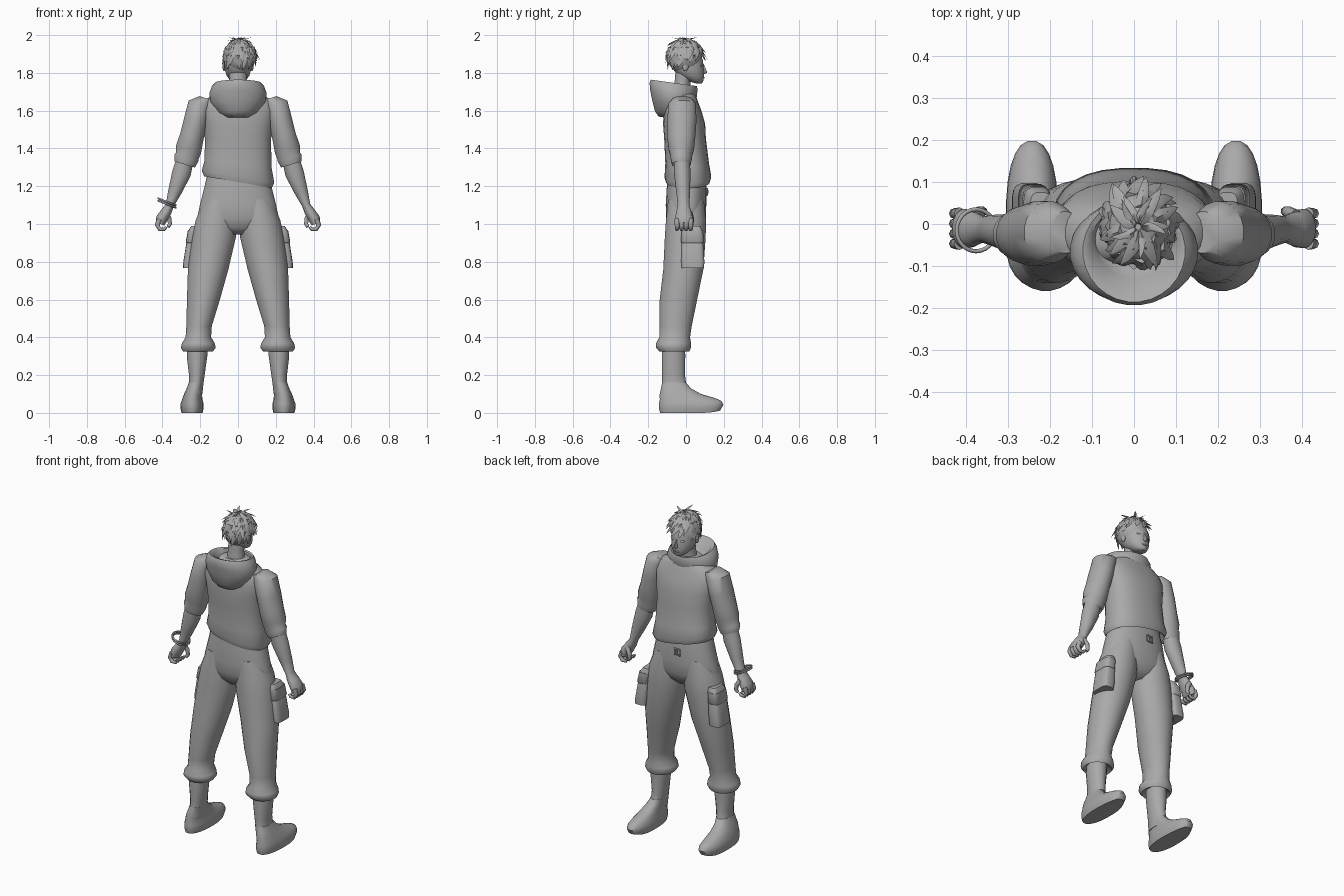
import bpy
import bmesh
import random
from math import sin, cos, pi, radians, copysign
from mathutils import Vector

cube = bpy.data.objects.get("Cube")
if cube:
    bpy.data.objects.remove(cube, do_unlink=True)

rng = random.Random(4)
parts = []

# One plain grey for the whole figure
grey = bpy.data.materials.new("plain grey")
grey.use_nodes = True
grey.diffuse_color = (.4, .4, .4, 1)
grey.node_tree.nodes["Principled BSDF"].inputs["Base Color"].default_value = (.4, .4, .4, 1)


def add_object(name, data):
    obj = bpy.data.objects.new(name, data)
    bpy.context.scene.collection.objects.link(obj)
    data.materials.append(grey)
    return obj


def skin(bm, rings):
    """Bridge rings of points into a closed skin."""
    loops = [[bm.verts.new(point) for point in ring] for ring in rings]
    count = len(loops[0])
    for low, high in zip(loops, loops[1:]):
        for i in range(count):
            j = (i + 1) % count
            bm.faces.new((low[i], low[j], high[j], high[i]))
    bm.faces.new(loops[0][::-1])
    bm.faces.new(loops[-1])


def finish(name, bm):
    bmesh.ops.remove_doubles(bm, verts=bm.verts, dist=.0002)
    bmesh.ops.recalc_face_normals(bm, faces=bm.faces)
    mesh = bpy.data.meshes.new(name)
    bm.to_mesh(mesh)
    bm.free()
    obj = add_object(name, mesh)
    parts.append(obj)
    return obj


def loft(name, rings, side=1, sides=20, power=2, tilt_x=0, tilt_y=0):
    """Rings are (x, y, z, half width, half depth); tilts slope each ring."""
    bm = bmesh.new()
    outline = []
    for i in range(sides):
        a = 2 * pi * (i + .5) / sides
        outline.append([copysign(abs(f) ** (2 / power), f) for f in (cos(a), sin(a))])
    skin(bm, [[((x + rx * u) * side, y + ry * v, z + tilt_x * rx * u + tilt_y * ry * v)
               for u, v in outline] for x, y, z, rx, ry in rings])
    return finish(name, bm)


def tube(name, points, radius, side=1):
    curve = bpy.data.curves.new(name, "CURVE")
    curve.dimensions = "3D"
    curve.bevel_depth = radius
    curve.bevel_resolution = 2
    curve.use_fill_caps = True
    spline = curve.splines.new("POLY")
    spline.points.add(len(points) - 1)
    for i, (x, y, z) in enumerate(points):
        spline.points[i].co = (x * side, y, z, 1)
        spline.points[i].radius = 1 - .12 * i
    return add_object(name, curve)


def ellipsoid(name, centre, radii):
    bm = bmesh.new()
    bmesh.ops.create_uvsphere(bm, u_segments=20, v_segments=12, radius=1)
    for v in bm.verts:
        v.co = Vector(centre) + v.co * Vector(radii)
    return finish(name, bm)


def ring(name, centre, rotation, radius, thickness, segments):
    bpy.ops.mesh.primitive_torus_add(location=centre, rotation=rotation, major_radius=radius,
                                     minor_radius=thickness, major_segments=segments,
                                     minor_segments=8)
    obj = bpy.context.object
    obj.name = name
    obj.data.materials.append(grey)
    parts.append(obj)


# Head, neck and face
loft("head", [
    (0, .068, 1.745, .018, .018), (0, .05, 1.757, .04, .042),
    (0, .028, 1.785, .061, .069), (0, .012, 1.82, .071, .083),
    (0, .004, 1.865, .074, .087), (0, -.004, 1.91, .068, .08),
    (0, -.005, 1.95, .045, .055)])
loft("neck", [
    (0, -.025, 1.64, .07, .055), (0, -.022, 1.70, .052, .045),
    (0, -.018, 1.76, .046, .042), (0, -.005, 1.82, .05, .05)])
loft("nose", [
    (0, .096, 1.795, .007, .005), (0, .1, 1.802, .011, .014),
    (0, .095, 1.825, .006, .009), (0, .088, 1.85, .004, .005)], sides=8)
ellipsoid("lips", (0, .091, 1.775), (.018, .008, .005))
for side, label in ((1, "left"), (-1, "right")):
    ellipsoid(label + "_ear", (side * .074, -.003, 1.835), (.008, .016, .026))
    ellipsoid(label + "_eye", (side * .03, .08, 1.84), (.015, .008, .007))

# Hair: a cap under rows of pointed curved locks
crown = Vector((.01, -.007, 1.885))
cap = Vector((.082, .092, .091))
ellipsoid("hair_cap", crown, cap)


def lock(bm, around, start, length, lift, width, twist):
    rows = []
    for i in range(6):
        t = i / 5
        down = start + length * t
        heading = around + twist * t
        spread = width * (1 - t) ** .7 / max(sin(down), .35)
        row = []
        for step, rise in ((-1, -.04), (0, .1 * (1 - t)), (1, -.04)):
            b = heading + step * spread
            way = Vector((sin(down) * sin(b), sin(down) * cos(b), cos(down)))
            point = crown + way * cap * (1 + lift * t * t + rise * (1 - t) + .02)
            point.z = min(point.z, 2)
            row.append(point)
        rows.append(row)
    skin(bm, rows)


bm = bmesh.new()
for start, count in ((6, 7), (32, 11), (58, 15), (84, 15)):
    for i in range(count):
        around = 2 * pi * (i + rng.uniform(-.3, .3)) / count + start
        limit = 98 + 21 * (1 - cos(around))
        length = min(rng.uniform(40, 62), limit - start)
        if length > 18:
            lock(bm, around, radians(start), radians(length), rng.uniform(.12, .36),
                 rng.uniform(.2, .3), rng.uniform(-.1, .5))
for i in range(5):
    lock(bm, i * 1.3, .1, .55, .42, .16, .5)
finish("hair_locks", bm)

# Hooded top
shirt = loft("shirt", [
    (0, .005, 1.26, .16, .095), (0, .01, 1.222, .18, .115),
    (0, .01, 1.25, .193, .124), (0, .006, 1.32, .178, .116),
    (0, -.005, 1.45, .176, .111), (0, -.01, 1.53, .186, .112),
    (0, -.018, 1.60, .198, .1), (0, -.022, 1.65, .185, .085),
    (0, -.022, 1.68, .14, .075), (0, -.02, 1.72, .07, .055)], sides=28, power=2.4)
for v in shirt.data.vertices:
    # The hem hangs lower on one side
    v.co.z -= .17 * v.co.x * max(0, min(1, (1.4 - v.co.z) / .15))
loft("hood", [
    (0, -.085, 1.56, .065, .06), (0, -.08, 1.585, .105, .085),
    (0, -.07, 1.64, .145, .11), (0, -.066, 1.69, .153, .124),
    (0, -.066, 1.73, .138, .128), (0, -.064, 1.747, .122, .122),
    (0, -.058, 1.74, .106, .106), (0, -.045, 1.70, .09, .085),
    (0, -.03, 1.66, .07, .06)], sides=28, tilt_y=-.14)

# Trousers above the legs, with the buckle
loft("hips", [
    (0, 0, 1.28, .16, .095), (0, .003, 1.2, .178, .105),
    (0, 0, 1.1, .203, .108), (0, 0, 1.03, .218, .105),
    (0, -.003, .98, .17, .085), (0, -.005, .945, .06, .05)], sides=28, power=2.2)
ring("buckle", (-.02, .112, 1.17), (pi / 2, pi / 4, 0), .025, .005, 4)
tube("buckle_prong", [(-.02, .113, 1.185), (-.02, .116, 1.17), (-.02, .113, 1.155)], .004)

for side, label in ((1, "left"), (-1, "right")):
    # Sleeve and arm
    loft(label + "_sleeve", [
        (.165, -.02, 1.665, .04, .05), (.2, -.02, 1.635, .062, .074),
        (.225, -.022, 1.54, .062, .078), (.245, -.025, 1.46, .062, .075),
        (.262, -.025, 1.395, .067, .068), (.268, -.025, 1.36, .06, .058),
        (.273, -.025, 1.35, .064, .058), (.282, -.025, 1.315, .054, .05),
        (.281, -.025, 1.335, .042, .04)], side, tilt_x=.3)
    loft(label + "_forearm", [
        (.272, -.022, 1.37, .042, .042), (.299, -.02, 1.27, .048, .044),
        (.335, -.015, 1.17, .034, .037), (.361, -.013, 1.1, .021, .031),
        (.38, -.012, 1.065, .027, .04), (.403, -.011, 1.03, .03, .047),
        (.412, -.011, 1.0, .022, .045)], side, tilt_x=.35)

    # Loosely curled fingers and thumb
    for i in range(4):
        y = -.047 + .024 * i
        tube(f"{label}_finger_{i + 1}", [
            (.415, y, 1.025), (.428, y, .995), (.414, y, .972),
            (.39, y, .972), (.38, y, .985)], .0145, side)
    tube(label + "_thumb", [
        (.385, .02, 1.06), (.365, .03, 1.03), (.36, .03, 1.0), (.37, .026, .985)],
        .015, side)

    # Trouser leg with gathered cuff
    loft(label + "_trouser_leg", [
        (.095, 0, 1.13, .085, .095), (.115, 0, 1.02, .11, .107),
        (.127, -.004, .93, .117, .109), (.158, -.014, .76, .108, .107),
        (.183, -.04, .6, .088, .1), (.206, -.055, .46, .068, .086),
        (.21, -.06, .4, .068, .082), (.21, -.066, .368, .088, .094),
        (.21, -.066, .345, .093, .093), (.212, -.062, .325, .08, .08),
        (.215, -.062, .345, .05, .055)], side, sides=24)
    loft(label + "_cargo_pocket", [
        (.222, .03, .99, .025, .045), (.23, .032, .965, .033, .055),
        (.25, .036, .8, .04, .062), (.253, .036, .768, .038, .06)],
        side, sides=16, power=4)
    loft(label + "_pocket_flap", [
        (.232, .033, .965, .034, .057), (.24, .034, .905, .037, .062),
        (.24, .034, .9, .034, .058)], side, sides=16, power=4)

    # Shin flowing into a soft shoe
    loft(label + "_shin", [
        (.215, -.065, .36, .054, .061), (.217, -.066, .3, .055, .063),
        (.218, -.066, .2, .042, .061), (.222, -.062, .15, .039, .065),
        (.23, -.055, .1, .042, .08)], side)
    shoe = loft(label + "_shoe", [
        (.243, .022, 0, .056, .16), (.243, .027, .025, .062, .172),
        (.243, .022, .05, .061, .166), (.242, .008, .072, .054, .148),
        (.238, -.03, .1, .048, .11), (.23, -.053, .13, .042, .08),
        (.222, -.063, .16, .039, .064)], side, sides=24, power=2.3)
    for v in shoe.data.vertices:
        # The toe lifts gently
        v.co.z += 1.5 * max(0, v.co.y - .09) ** 2

# Paired bangles on one wrist
for i in range(2):
    ring(f"bangle_{i + 1}", (-.376, -.015, 1.105 + .012 * i), (0, .38, 0), .05, .005, 24)

# Smooth shading that keeps real creases
bpy.ops.object.select_all(action="DESELECT")
for obj in parts:
    obj.select_set(True)
bpy.context.view_layer.objects.active = parts[0]
bpy.ops.object.shade_smooth_by_angle(angle=radians(50))
